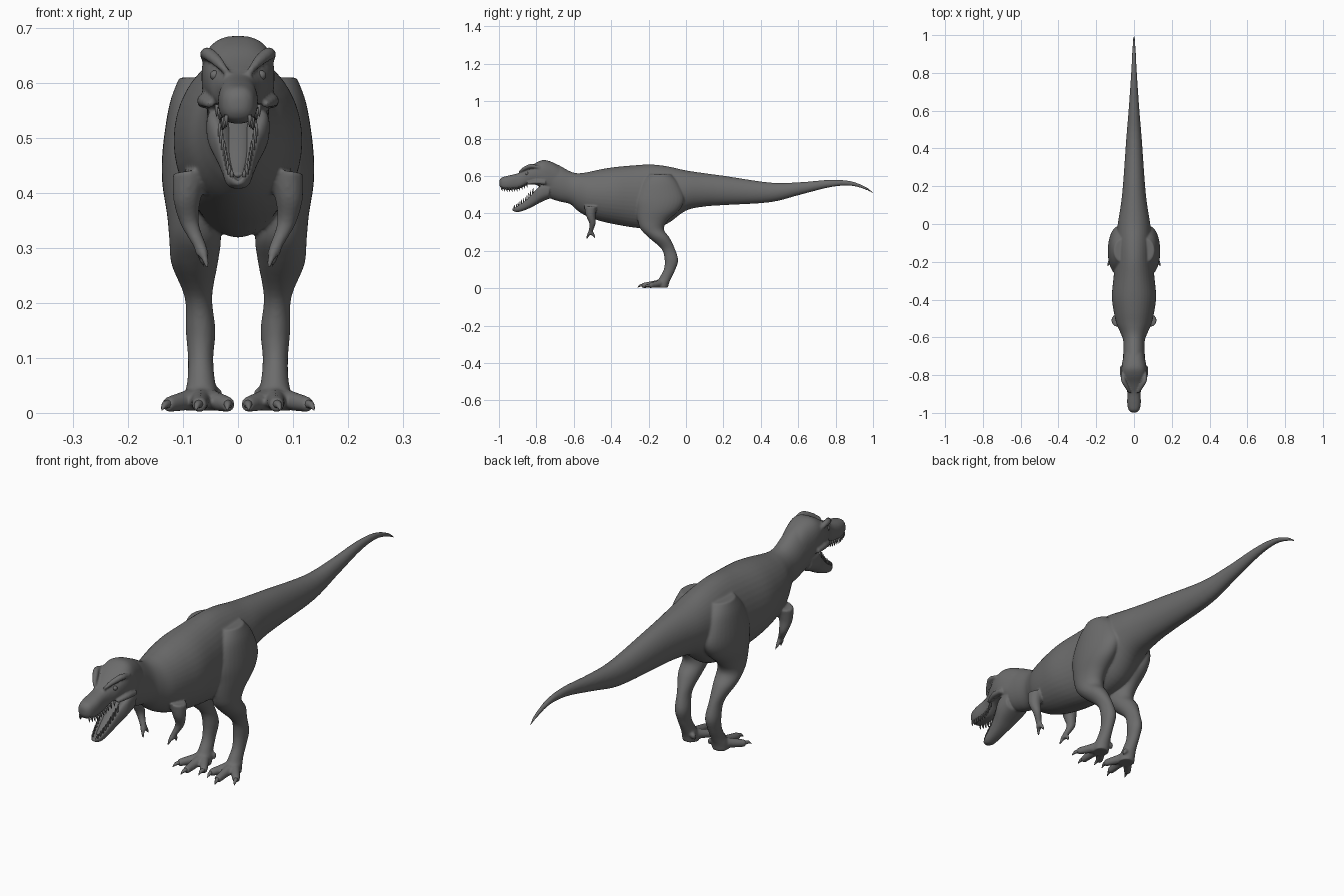
import bpy, bmesh, math
from mathutils import Vector

cube = bpy.data.objects.get("Cube")
if cube:
    bpy.data.objects.remove(cube)

X, Y, Z = Vector((1, 0, 0)), Vector((0, 1, 0)), Vector((0, 0, 1))

skin = bpy.data.materials.new("grey_skin")
skin.use_nodes = True
skin.diffuse_color = (0.15, 0.15, 0.15, 1)
skin.node_tree.nodes["Principled BSDF"].inputs["Base Color"].default_value = (0.15, 0.15, 0.15, 1)


def smooth_stations(rows, steps):
    """Catmull-Rom interpolation of rows of numbers."""
    out = []
    for i in range(len(rows) - 1):
        a, b, c, d = (rows[max(i - 1, 0)], rows[i], rows[i + 1], rows[min(i + 2, len(rows) - 1)])
        for s in range(steps):
            t = s / steps
            out.append([q + 0.5 * t * (r - p + t * (2 * p - 5 * q + 4 * r - w + t * (3 * (q - r) + w - p)))
                        for p, q, r, w in zip(a, b, c, d)])
    return out + [list(rows[-1])]


def loft(bm, rows, u, v, sides=24, steps=5, power=1.0, dent=0.0):
    """Skin rings given as x, y, z, half size along u, half size along v."""
    rings = []
    for x, y, z, hu, hv in smooth_stations(rows, steps):
        ring = []
        for k in range(sides):
            a = math.tau * k / sides
            c, s = math.cos(a), math.sin(a)
            c = math.copysign(abs(c) ** power, c)
            s = math.copysign(abs(s) ** power, s)
            if s > 0:
                s *= 1 - dent * (1 - abs(c))
            ring.append(bm.verts.new(Vector((x, y, z)) + u * c * max(hu, 0.001) + v * s * max(hv, 0.001)))
        rings.append(ring)
    for r, q in zip(rings, rings[1:]):
        for k in range(sides):
            n = (k + 1) % sides
            bm.faces.new((r[k], r[n], q[n], q[k]))
    bm.faces.new(rings[0])
    bm.faces.new(rings[-1])


def tube(bm, rows, sides=12, steps=4):
    """Round limb through points x, y, z, radius."""
    way = (Vector(rows[-1][:3]) - Vector(rows[0][:3])).normalized()
    u = way.cross(X if abs(way.x) < 0.8 else Z).normalized()
    loft(bm, [(*r, r[3]) for r in rows], u, way.cross(u), sides, steps)


def spine(rows):
    """Turn y, top, bottom, half width into loft rows."""
    return [(0, y, (t + b) / 2, w, (t - b) / 2) for y, t, b, w in rows]


def flip(rows, side):
    return [(r[0] * side, *r[1:]) for r in rows]


def finish(name, bm):
    bmesh.ops.recalc_face_normals(bm, faces=bm.faces)
    me = bpy.data.meshes.new(name)
    bm.to_mesh(me)
    bm.free()
    me.materials.append(skin)
    for p in me.polygons:
        p.use_smooth = True
    ob = bpy.data.objects.new(name, me)
    bpy.context.scene.collection.objects.link(ob)
    return ob


# Trunk and tail, from neck to tail tip
trunk = [(-.80, .66, .56, .04), (-.74, .68, .49, .057), (-.68, .658, .465, .057), (-.62, .625, .45, .057),
         (-.58, .615, .415, .07), (-.53, .62, .385, .092), (-.46, .635, .36, .108), (-.38, .648, .342, .117),
         (-.28, .657, .325, .108), (-.19, .662, .32, .10), (-.10, .652, .345, .097), (0, .63, .415, .086),
         (.1, .615, .437, .07), (.21, .60, .445, .058), (.45, .565, .46, .041), (.61, .567, .50, .028),
         (.77, .58, .54, .017), (.88, .573, .548, .011), (.96, .543, .527, .007), (1, .514, .506, .003)]
body = bmesh.new()
loft(body, spine(trunk), X, Z, sides=40)

# Skull with narrow snout and wide cheeks
skull = [(-.998, .575, .55, .012), (-.985, .592, .532, .028), (-.95, .602, .526, .036), (-.90, .614, .53, .035),
         (-.87, .628, .542, .04), (-.84, .645, .555, .053), (-.80, .672, .552, .064),
         (-.76, .686, .53, .066), (-.71, .672, .50, .058), (-.67, .645, .49, .05)]
loft(body, spine(skull), X, Z, sides=32, power=.8)

# Open lower jaw, hollowed like a trough
jaw = [(-.927, .432, .414, .013), (-.90, .452, .407, .024), (-.86, .485, .418, .031),
       (-.82, .53, .436, .042), (-.78, .572, .458, .057), (-.73, .57, .48, .056)]
loft(body, spine(jaw), X, Z, sides=32, power=.8, dent=1.2)

thigh_and_shin = [(.062, -.14, .61, .045, .06), (.072, -.14, .56, .053, .10), (.08, -.14, .48, .057, .13),
                  (.083, -.15, .42, .055, .117), (.083, -.178, .36, .046, .08), (.078, -.18, .315, .047, .062),
                  (.079, -.143, .27, .042, .055), (.072, -.095, .21, .025, .036), (.068, -.078, .15, .027, .036),
                  (.068, -.088, .10, .023, .031), (.067, -.108, .06, .025, .032), (.067, -.124, .03, .031, .034),
                  (.067, -.128, .004, .032, .032)]
arm = [(.085, -.51, .44, .035), (.092, -.51, .39, .026), (.088, -.50, .345, .017),
       (.07, -.51, .305, .012), (.064, -.515, .285, .012)]
fingers = [[(.066, -.515, .30, .009), (.06, -.525, .28, .007), (.056, -.53, .262, .003)],
           [(.068, -.505, .30, .009), (.066, -.493, .282, .007), (.062, -.485, .266, .003)]]
toe_tips = [(.018, -.195), (.07, -.228), (.126, -.192)]
brow = [(.022, -.893, .622, .006), (.04, -.86, .642, .011), (.057, -.825, .654, .012), (.06, -.78, .645, .008)]
cheek = [(.05, -.85, .56, .007), (.062, -.80, .568, .012), (.062, -.75, .565, .012)]

claws = bmesh.new()
for side in (-1, 1):
    loft(body, flip(thigh_and_shin, side), X, Y, sides=32)
    for limb in [arm, brow, cheek] + fingers:
        tube(body, flip(limb, side))
    # Three spread toes with knuckle pads, and a small rear toe
    for tx, ty in toe_tips:
        mx, my = (tx + .067) / 2, (ty - .12) / 2
        toe = [(.067, -.12, .03, .022), (mx, my, .022, .018), (tx, ty, .015, .014), (tx, ty - .008, .012, .009)]
        tube(body, flip(toe, side))
        nail = [(tx, ty, .016, .009), (tx * 1.06, ty - .018, .014, .006), (tx * 1.1, ty - .03, .005, .001)]
        tube(claws, flip(nail, side), sides=8)
    tube(body, flip([(.055, -.11, .04, .014), (.036, -.1, .034, .01), (.03, -.104, .022, .005)], side))

body_ob = finish("body", body)
fuse = body_ob.modifiers.new("fuse", 'REMESH')
fuse.mode = 'VOXEL'
fuse.voxel_size = 0.0045
fuse.use_smooth_shade = True
soften = body_ob.modifiers.new("soften", 'SMOOTH')
soften.factor = 0.5
soften.iterations = 6
finish("claws", claws)

# Rows of pointed teeth along both jaws
teeth = bmesh.new()


def tooth_row(rows, upward, first, last, count):
    for i in range(count):
        y = first + (last - first) * i / (count - 1)
        a, b = next((p, q) for p, q in zip(rows, rows[1:]) if p[0] <= y <= q[0])
        t = (y - a[0]) / (b[0] - a[0])
        top, low, wide = (m + (n - m) * t for m, n in zip(a[1:], b[1:]))
        base = (top + low) / 2 + (top - low) * .12 if upward else low + .01
        tip = top + .006 if upward else low - .012
        for side in (-1, 1):
            x = side * (wide * .86 - .003)
            tube(teeth, [(x, y, base, .004), (x, y, (base + tip) / 2, .0035), (x, y + .003, tip, .0005)], 6, 1)


tooth_row(skull, False, -.985, -.85, 11)
tooth_row(jaw, True, -.918, -.82, 9)
finish("teeth", teeth)

# Tongue lying in the lower jaw
tongue = bmesh.new()
loft(tongue, [(0, -.90, .432, .008, .004), (0, -.875, .447, .015, .008), (0, -.83, .482, .02, .01),
              (0, -.77, .525, .022, .012)], X, Z, sides=16)
finish("tongue", tongue)

# Eyes tucked under the brows
eyes = bmesh.new()
for side in (-1, 1):
    ball = bmesh.ops.create_uvsphere(eyes, u_segments=16, v_segments=10, radius=.009)
    bmesh.ops.translate(eyes, verts=ball["verts"], vec=(side * .042, -.85, .614))
finish("eyes", eyes)
